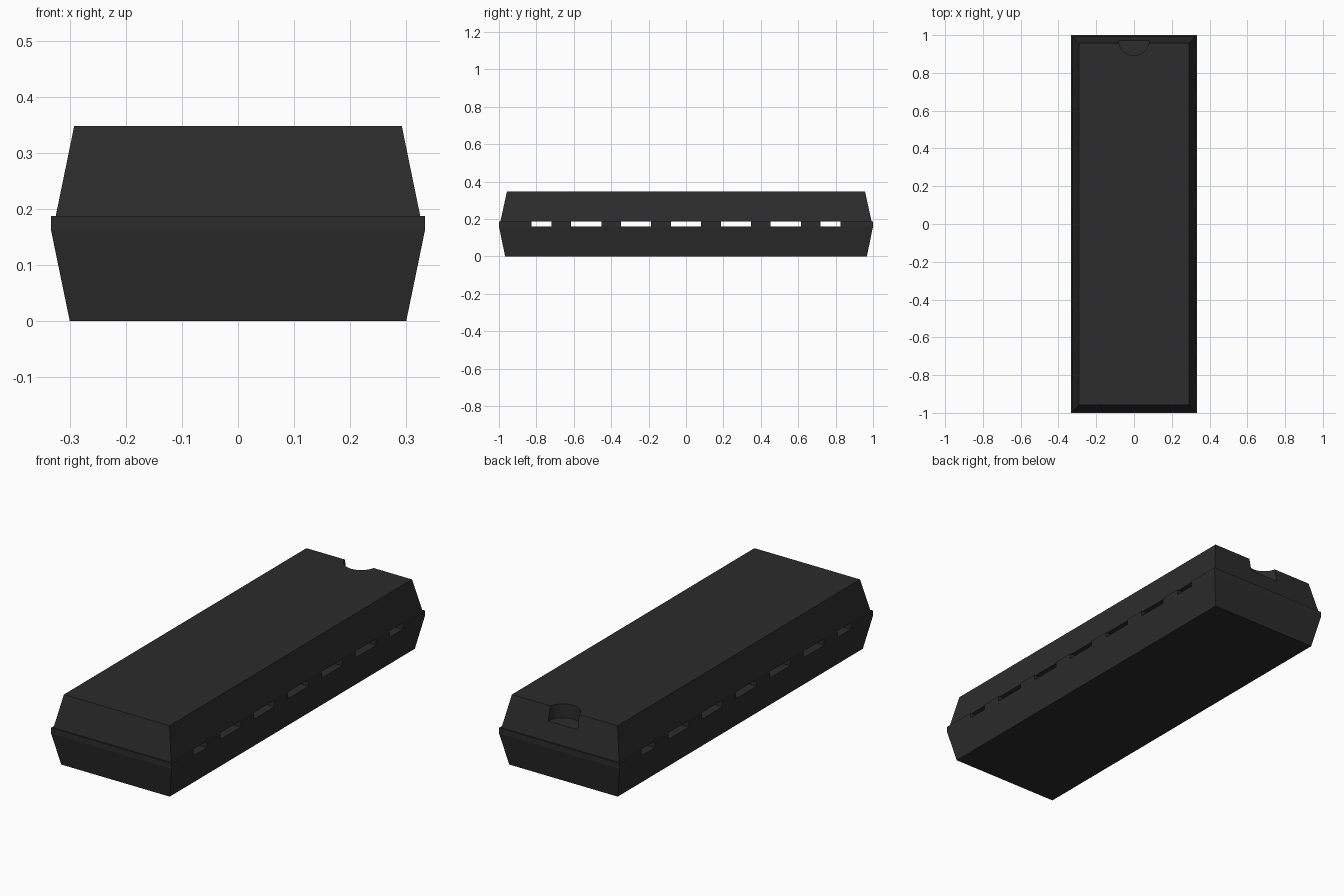
import bpy, bmesh

if "Cube" in bpy.data.objects:
    bpy.data.objects.remove(bpy.data.objects["Cube"])

mat = bpy.data.materials.new("black_resin")
mat.diffuse_color = (0.025, 0.025, 0.025, 1)
mat.use_nodes = True
mat.node_tree.nodes["Principled BSDF"].inputs["Base Color"].default_value = mat.diffuse_color

Z_LOW, Z_HIGH, Z_TOP = 0.16, 0.187, 0.348
HALF_X = 0.333


def loft(bm, lower, upper):
    """Closed solid between two rectangles (x0, x1, y0, y1, z)."""
    rings = []
    for x0, x1, y0, y1, z in (lower, upper):
        rings.append([bm.verts.new(p) for p in
                      ((x0, y0, z), (x1, y0, z), (x1, y1, z), (x0, y1, z))])
    a, b = rings
    bm.faces.new(a[::-1])
    bm.faces.new(b)
    for i in range(4):
        j = (i + 1) % 4
        bm.faces.new((a[i], a[j], b[j], b[i]))


def part(name, solids):
    bm = bmesh.new()
    for lower, upper in solids:
        loft(bm, lower, upper)
    mesh = bpy.data.meshes.new(name)
    bm.to_mesh(mesh)
    bm.free()
    mesh.materials.append(mat)
    ob = bpy.data.objects.new(name, mesh)
    bpy.context.collection.objects.link(ob)
    return ob


def rect(hx, hy, z):
    return (-hx, hx, -hy, hy, z)


# tapered halves of the chip body
part("lower_body", [(rect(0.30, 0.967, 0), rect(HALF_X, 1.0, Z_LOW))])
upper = part("upper_body", [(rect(0.325, 0.992, Z_HIGH), rect(0.292, 0.957, Z_TOP))])

# middle band: spacers separated by seven lead slots, end slots narrower
slots = [(-0.825, -0.72)]
slots += [(c * 0.267 - 0.081, c * 0.267 + 0.081) for c in range(-2, 3)]
slots += [(0.72, 0.825)]
edges = [-1.0] + [e for s in slots for e in s] + [1.0]
part("middle_band", [((-HALF_X, HALF_X, y0, y1, Z_LOW), (-HALF_X, HALF_X, y0, y1, Z_HIGH))
                     for y0, y1 in zip(edges[::2], edges[1::2])])

# half-round orientation notch in the back edge of the top
bpy.ops.mesh.primitive_cylinder_add(vertices=32, radius=0.081, depth=0.2,
                                    location=(0, 0.973, 0.278 + 0.1))
cutter = bpy.context.object
cutter.name = "notch_cutter"
cutter.data.materials.append(mat)
cutter.hide_render = True
mod = upper.modifiers.new("notch", 'BOOLEAN')
mod.operation = 'DIFFERENCE'
mod.solver = 'EXACT'
mod.object = cutter
bpy.context.view_layer.objects.active = upper
bpy.ops.object.modifier_apply(modifier=mod.name)
bpy.data.objects.remove(cutter, do_unlink=True)
